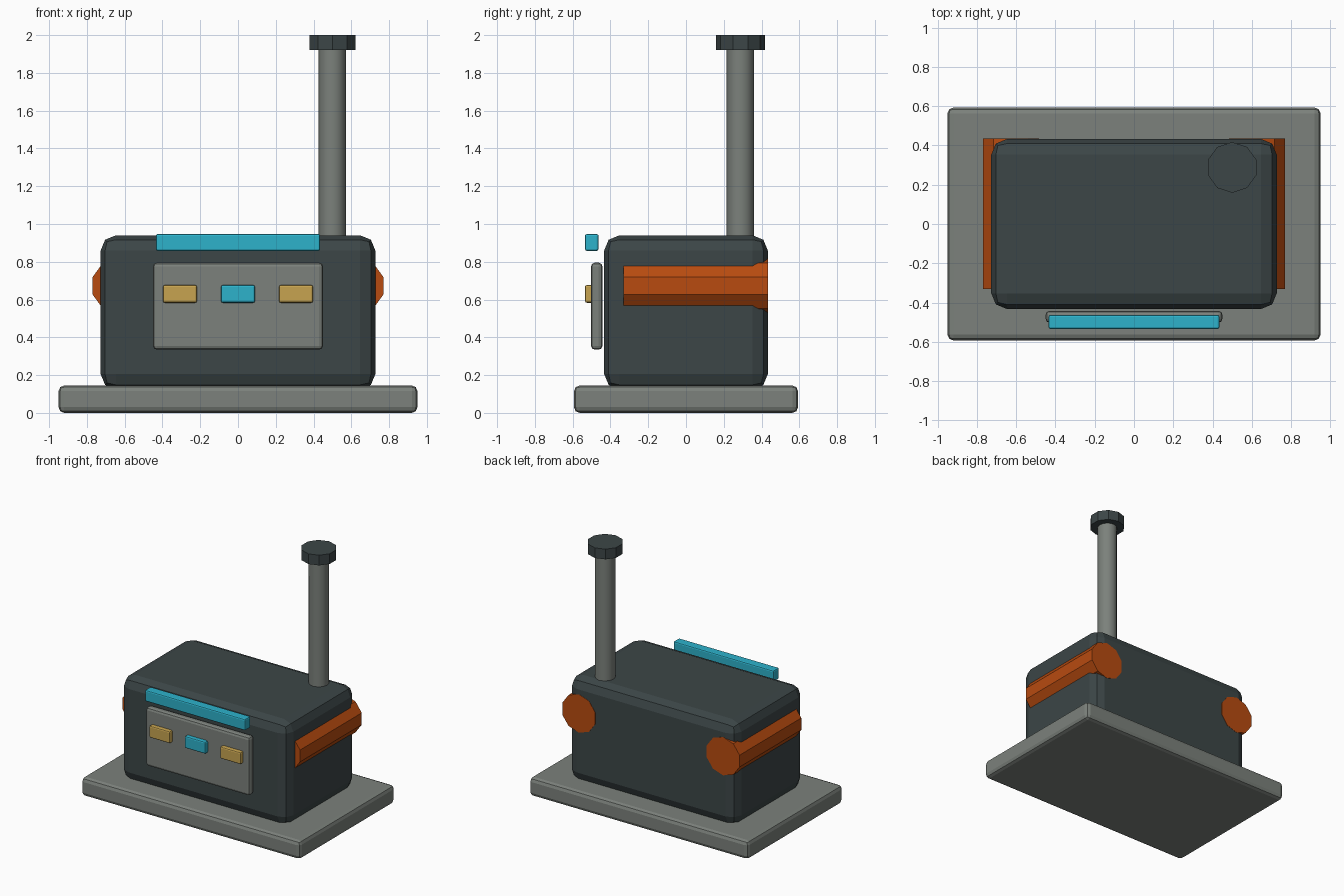
import bpy
from math import radians

default = bpy.data.objects.get("Cube")
if default:
    bpy.data.objects.remove(default, do_unlink=True)


def material(name, rgb):
    m = bpy.data.materials.new(name)
    m.use_nodes = True
    m.diffuse_color = (*rgb, 1)
    bsdf = next(n for n in m.node_tree.nodes if n.type == 'BSDF_PRINCIPLED')
    bsdf.inputs["Base Color"].default_value = (*rgb, 1)
    return m


dark = material("dark slate", (0.045, 0.061, 0.063))
grey = material("warm grey", (0.20, 0.22, 0.20))
orange = material("burnt orange", (0.48, 0.07, 0.005))
blue = material("bright cyan", (0.026, 0.445, 0.60))
gold = material("brass", (0.57, 0.37, 0.08))


def finish(name, mat):
    ob = bpy.context.object
    ob.name = ob.data.name = name
    ob.data.materials.append(mat)
    return ob


def box(name, mat, x, y, z, bevel):
    """Bevelled box spanning the given (low, high) ranges."""
    spans = (x, y, z)
    bpy.ops.mesh.primitive_cube_add(size=1, location=[(a + b) / 2 for a, b in spans])
    ob = finish(name, mat)
    ob.scale = [b - a for a, b in spans]
    bpy.ops.object.transform_apply(location=False, rotation=False, scale=True)
    mod = ob.modifiers.new("rounded edges", 'BEVEL')
    mod.width = bevel
    mod.segments = 2
    return ob


def rod(name, mat, sides, radius, length, centre, tilt=0):
    bpy.ops.mesh.primitive_cylinder_add(vertices=sides, radius=radius, depth=length,
                                        location=centre, rotation=(radians(tilt), 0, 0))
    return finish(name, mat)


# Plinth and main housing
box("base_plate", grey, (-0.95, 0.95), (-0.593, 0.593), (0, 0.145), 0.03)
box("body", dark, (-0.727, 0.727), (-0.433, 0.433), (0.125, 0.94), 0.08)

# Control panel with its row of buttons and light bar
box("front_panel", grey, (-0.45, 0.45), (-0.503, -0.442), (0.335, 0.795), 0.02)
for name, mat, x in (("right_button", gold, -0.307), ("middle_button", blue, 0),
                     ("left_button", gold, 0.307)):
    box(name, mat, (x - 0.09, x + 0.09), (-0.535, -0.48), (0.583, 0.677), 0.01)
box("light_bar", blue, (-0.435, 0.435), (-0.535, -0.463), (0.858, 0.947), 0.01)

# Side tanks, lying along the housing and ending at its back
for name, side in (("left_tank", 1), ("right_tank", -1)):
    rod(name, orange, 10, 0.15, 0.765, (side * 0.627, 0.0525, 0.673), tilt=90)

# Chimney
rod("chimney_pipe", grey, 12, 0.073, 1.05, (0.5, 0.288, 1.42))
bpy.ops.object.shade_smooth_by_angle(angle=radians(35))
rod("chimney_cap", dark, 10, 0.129, 0.08, (0.5, 0.288, 1.96))
